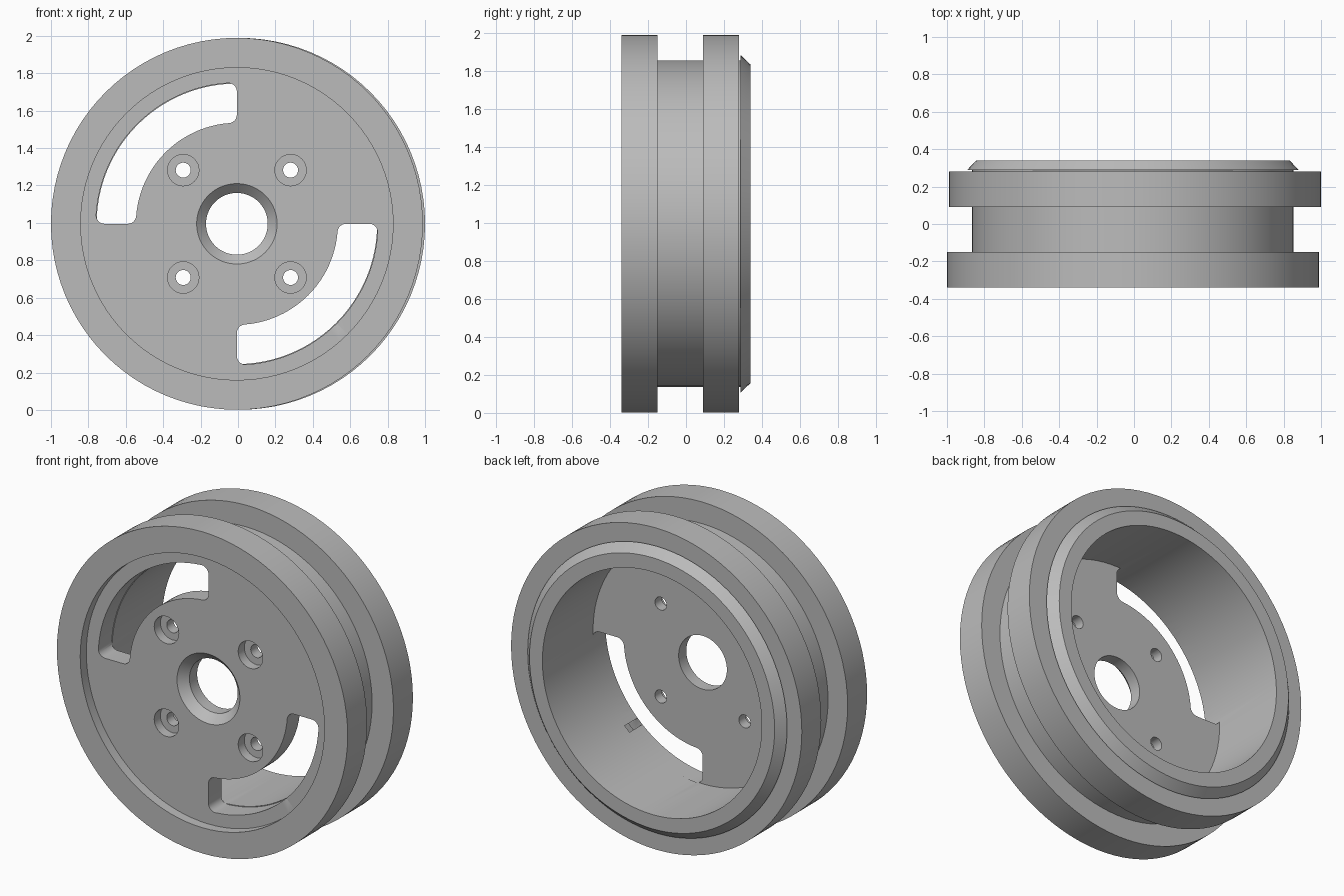
import bpy, bmesh
from math import sin, cos, asin, pi, radians
from mathutils import Matrix, Vector

if "Cube" in bpy.data.objects:
    bpy.data.objects.remove(bpy.data.objects["Cube"], do_unlink=True)

CENTRE = Vector((-0.006, 0, 0.995))
SEGMENTS = 96

grey = bpy.data.materials.new("plain grey")
grey.use_nodes = True
grey.diffuse_color = (0.5, 0.5, 0.5, 1)
grey.node_tree.nodes["Principled BSDF"].inputs["Base Color"].default_value = (0.5, 0.5, 0.5, 1)


def finish(name, bm):
    bmesh.ops.remove_doubles(bm, verts=bm.verts, dist=1e-5)
    bmesh.ops.recalc_face_normals(bm, faces=bm.faces)
    mesh = bpy.data.meshes.new(name)
    bm.to_mesh(mesh)
    bm.free()
    mesh.materials.append(grey)
    obj = bpy.data.objects.new(name, mesh)
    bpy.context.collection.objects.link(obj)
    obj.location = CENTRE
    return obj


def lathe(name, profile, steps):
    """Turn a closed (radius, y) profile around the y axis."""
    bm = bmesh.new()
    verts = [bm.verts.new((r, y, 0)) for r, y in profile]
    edges = [bm.edges.new((a, b)) for a, b in zip(verts, verts[1:] + verts[:1])]
    bmesh.ops.spin(bm, geom=verts + edges, cent=(0, 0, 0), axis=(0, 1, 0),
                   angle=2 * pi, steps=steps)
    return finish(name, bm)


def prism(name, outline, y0, y1, turn=0, shift=(0, 0, 0)):
    """Extrude an (x, z) outline along y."""
    bm = bmesh.new()
    face = bm.faces.new([bm.verts.new((x, y0, z)) for x, z in outline])
    new = bmesh.ops.extrude_face_region(bm, geom=[face])["geom"]
    bmesh.ops.translate(bm, vec=(0, y1 - y0, 0),
                        verts=[v for v in new if isinstance(v, bmesh.types.BMVert)])
    bmesh.ops.rotate(bm, verts=bm.verts, cent=(0, 0, 0), matrix=Matrix.Rotation(turn, 3, 'Y'))
    bmesh.ops.translate(bm, verts=bm.verts, vec=shift)
    return finish(name, bm)


def arc(cx, cz, r, a0, a1, n):
    return [(cx + r * cos(a0 + (a1 - a0) * i / n), cz + r * sin(a0 + (a1 - a0) * i / n))
            for i in range(n + 1)]


def slot_outline(inner, outer, f):
    """Quarter ring with rounded corners, mirrored about its diagonal."""
    ai, ao = asin(f / (inner + f)), asin(f / (outer - f))
    half = arc(0, 0, inner, pi / 4, ai, 12)
    half += arc((inner + f) * cos(ai), f, f, pi + ai, 1.5 * pi, 6)[1:]
    half += arc((outer - f) * cos(ao), f, f, -pi / 2, ao, 6)
    half += arc(0, 0, outer, ao, pi / 4, 12)[1:]
    return half + [(z, x) for x, z in reversed(half[1:-1])]


# Wheel body: hub plate, barrel, two flanges and the bevelled back lip
wheel = lathe("wheel_body", [
    (0.215, -0.28), (0.165, -0.23), (0.165, -0.155), (0.75, -0.155), (0.75, 0.34),
    (0.838, 0.34), (0.887, 0.288), (0.86, 0.288), (0.86, 0.28), (0.994, 0.28),
    (0.994, 0.09), (0.86, 0.09), (0.86, -0.15), (0.994, -0.15), (0.994, -0.34),
    (0.835, -0.34), (0.835, -0.28)], SEGMENTS)

# The rear flange sits slightly off centre
for v in wheel.data.vertices:
    if v.co.y > 0 and Vector((v.co.x, v.co.z)).length > 0.95:
        v.co.x += 0.012

# Two curved slots, in opposite quarters
cutters = [prism("slot_cutter", slot_outline(0.54, 0.754, 0.045), -0.4, -0.15, turn)
           for turn in (pi / 2, -pi / 2)]

# Four counterbored bolt holes
for sx in (-1, 1):
    for sz in (-1, 1):
        at = (sx * 0.287, 0, sz * 0.287)
        for r, y0, y1 in ((0.084, -0.4, -0.22), (0.04, -0.3, -0.1)):
            cutters.append(prism("bolt_cutter", arc(0, 0, r, 0, 2 * pi, 32)[:-1], y0, y1, 0, at))

bpy.context.view_layer.objects.active = wheel
for cutter in cutters:
    cutter.hide_render = True
    mod = wheel.modifiers.new("cut", 'BOOLEAN')
    mod.operation, mod.solver, mod.object = 'DIFFERENCE', 'EXACT', cutter
    bpy.ops.object.modifier_apply(modifier=mod.name)
for cutter in cutters:
    bpy.data.objects.remove(cutter, do_unlink=True)

bpy.ops.object.select_all(action='DESELECT')
wheel.select_set(True)
bpy.ops.object.shade_smooth_by_angle(angle=radians(30))
